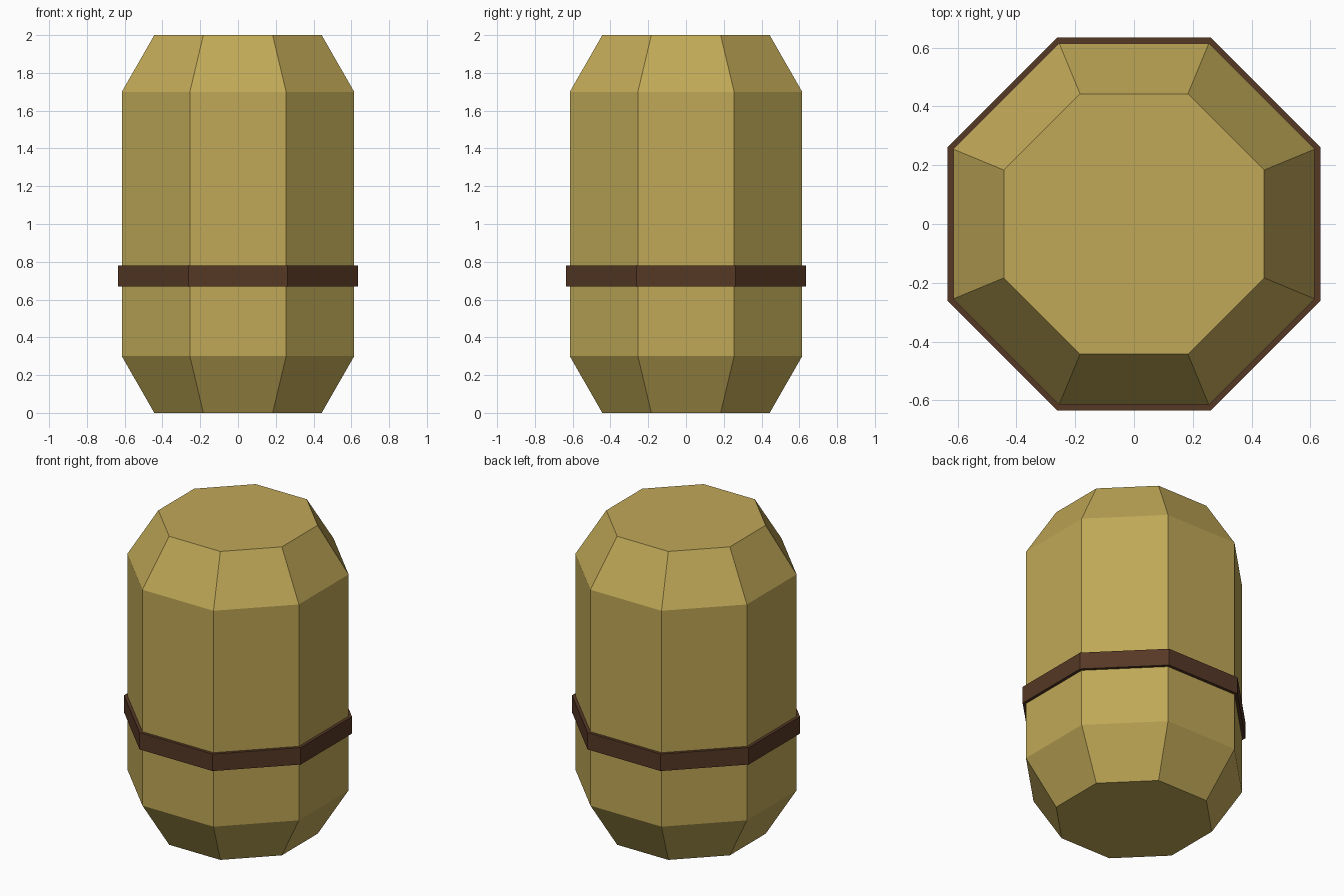
import bpy, bmesh, math

cube = bpy.data.objects.get("Cube")
if cube:
    bpy.data.objects.remove(cube, do_unlink=True)

SIDES = 8


def material(name, color):
    mat = bpy.data.materials.new(name)
    mat.use_nodes = True
    mat.diffuse_color = (*color, 1)
    bsdf = mat.node_tree.nodes["Principled BSDF"]
    bsdf.inputs["Base Color"].default_value = (*color, 1)
    bsdf.inputs["Roughness"].default_value = 0.9
    return mat


def octagon_loft(name, profile, mat, closed=False):
    """Loft octagons through (flat-side distance, height) pairs."""
    bm = bmesh.new()
    rings = []
    for apothem, z in profile:
        r = apothem / math.cos(math.pi / SIDES)
        angles = [(i + 0.5) * math.tau / SIDES for i in range(SIDES)]
        rings.append([bm.verts.new((r * math.cos(a), r * math.sin(a), z)) for a in angles])
    pairs = list(zip(rings, rings[1:]))
    if closed:
        pairs.append((rings[-1], rings[0]))
    else:
        bm.faces.new(rings[0])
        bm.faces.new(rings[-1])
    for low, high in pairs:
        for i in range(SIDES):
            j = (i + 1) % SIDES
            bm.faces.new((low[i], low[j], high[j], high[i]))
    bmesh.ops.recalc_face_normals(bm, faces=bm.faces)
    mesh = bpy.data.meshes.new(name)
    bm.to_mesh(mesh)
    bm.free()
    mesh.materials.append(mat)
    obj = bpy.data.objects.new(name, mesh)
    bpy.context.collection.objects.link(obj)
    return obj


straw = material("straw yellow", (0.527, 0.392, 0.095))
leather = material("dark brown", (0.093, 0.040, 0.019))

# Bale body with tapered ends
octagon_loft("bale_body", [(0.443, 0), (0.615, 0.3), (0.615, 1.7), (0.443, 2)], straw)

# Strap around the lower half
octagon_loft("strap", [(0.61, 0.67), (0.634, 0.67), (0.634, 0.78), (0.61, 0.78)],
             leather, closed=True)
